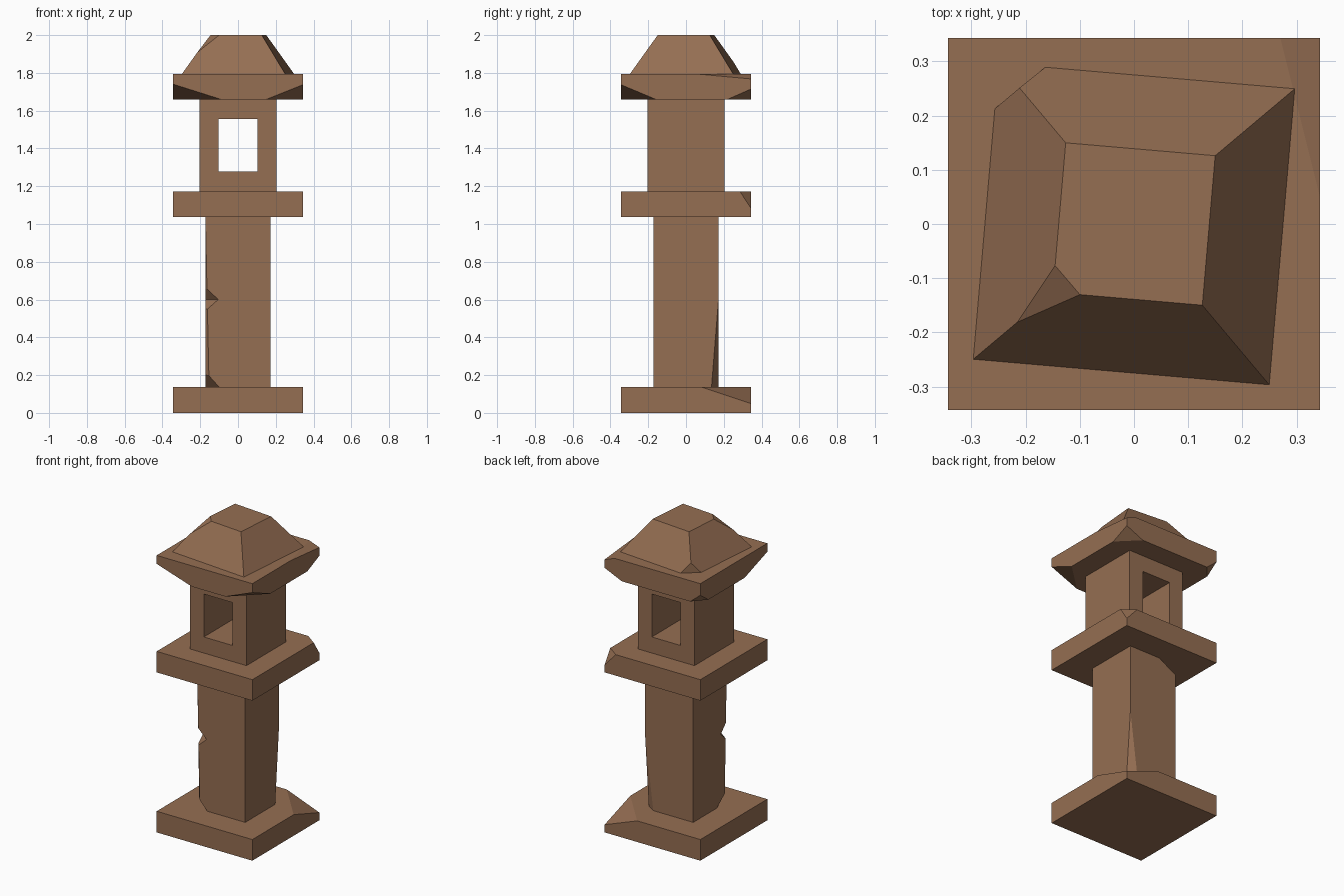
import bpy, bmesh
from mathutils import Vector, Matrix

old = bpy.data.objects.get("Cube")
if old:
    bpy.data.objects.remove(old, do_unlink=True)

stone = bpy.data.materials.new("brown_stone")
stone.use_nodes = True
colour = (0.30, 0.156, 0.085, 1)
stone.diffuse_color = colour
stone.node_tree.nodes["Principled BSDF"].inputs["Base Color"].default_value = colour


def block(half, z0, z1):
    """Square block standing on z0."""
    bm = bmesh.new()
    bmesh.ops.create_cube(bm, size=1)
    bmesh.ops.scale(bm, vec=(2 * half, 2 * half, z1 - z0), verts=bm.verts)
    bmesh.ops.translate(bm, vec=(0, 0, (z0 + z1) / 2), verts=bm.verts)
    return bm


def chip(bm, corner, a, b, c):
    """Slice off the corner along the plane through a, b and c, and cap it."""
    a, b, c = Vector(a), Vector(b), Vector(c)
    normal = (b - a).cross(c - a).normalized()
    if normal.dot(Vector(corner) - a) < 0:
        normal.negate()
    cut = bmesh.ops.bisect_plane(bm, geom=bm.verts[:] + bm.edges[:] + bm.faces[:],
                                 plane_co=a, plane_no=normal, clear_outer=True)
    rim = [e for e in cut["geom_cut"] if isinstance(e, bmesh.types.BMEdge)]
    bmesh.ops.edgeloop_fill(bm, edges=rim)


def corner_chip(bm, half, sx, sy, x, y, z_edge, z_corner):
    """Chip a block's corner, from x and y on its edges to z_corner on its upright."""
    cx, cy = sx * half, sy * half
    chip(bm, (cx, cy, z_edge), (x, cy, z_edge), (cx, y, z_edge), (cx, cy, z_corner))


def finish(name, bm):
    bmesh.ops.recalc_face_normals(bm, faces=bm.faces)
    mesh = bpy.data.meshes.new(name)
    bm.to_mesh(mesh)
    bm.free()
    mesh.materials.append(stone)
    obj = bpy.data.objects.new(name, mesh)
    bpy.context.collection.objects.link(obj)
    return obj


def carve(obj, bm):
    """Subtract a cutter from the object."""
    cutter = finish("cutter", bm)
    cutter.hide_render = True
    mod = obj.modifiers.new("carve", 'BOOLEAN')
    mod.operation = 'DIFFERENCE'
    mod.solver = 'EXACT'
    mod.object = cutter
    bpy.context.view_layer.objects.active = obj
    bpy.ops.object.modifier_apply(modifier=mod.name)
    bpy.data.objects.remove(cutter, do_unlink=True)


SLAB, POST, BOX = 0.343, 0.172, 0.203

# base slab with a broken back corner
bm = block(SLAB, 0, 0.137)
corner_chip(bm, SLAB, 1, 1, 0.11, 0.08, 0.137, 0.05)
finish("base_slab", bm)

# post with worn edges
bm = block(POST, 0.137, 1.037)
corner_chip(bm, POST, 1, 1, 0.114, 0.135, 0.137, 0.6)
corner_chip(bm, POST, -1, -1, -0.153, -0.15, 0.137, 1.02)
corner_chip(bm, POST, -1, -1, -0.1, -0.07, 0.137, 0.217)
corner_chip(bm, POST, -1, 1, -0.05, 0.08, 1.037, 0.97)
post = finish("post", bm)

# wedge notch on the post's front edge
bm = bmesh.new()
a, b = Vector((-0.105, -POST, 0.6)), Vector((-POST, -0.11, 0.6))
for p in (a + (a - b), b + (b - a)):
    bm.verts.new(p)
for z in (0.665, 0.54):
    tip = Vector((-POST, -POST, z))
    mid = (a + b) / 2
    for side in (a - b, b - a):
        bm.verts.new(mid + 2 * (tip - mid) + side * 1.5)
bmesh.ops.convex_hull(bm, input=bm.verts)
carve(post, bm)

# middle platform
bm = block(SLAB, 1.037, 1.173)
corner_chip(bm, SLAB, 1, 1, 0.264, 0.285, 1.173, 1.085)
finish("platform", bm)

# lamp house with a window through front and back
lamp = finish("lamp_house", block(BOX, 1.173, 1.66))
bm = block(0.103, 1.277, 1.555)
bmesh.ops.scale(bm, vec=(1, 5, 1), verts=bm.verts)
carve(lamp, bm)

# eave slab, chipped under every corner and on top at the back
bm = block(SLAB, 1.66, 1.795)
for sx, sy, x, y, z in ((-1, -1, -0.09, -0.11, 1.74), (1, -1, 0.15, -0.16, 1.737),
                        (1, 1, 0.22, 0.22, 1.714), (-1, 1, -0.27, 0.26, 1.72)):
    corner_chip(bm, SLAB, sx, sy, x, y, 1.66, z)
corner_chip(bm, SLAB, 1, 1, 0.27, 0.05, 1.795, 1.768)
finish("eave_slab", bm)

# slightly turned, tapering roof cap with two chipped corners
LOW, HIGH = 1.795, 2.0
bm = block(0.274, LOW, HIGH)
top = [v for v in bm.verts if v.co.z > 1.9]
bmesh.ops.scale(bm, vec=(0.505, 0.505, 1), verts=top)
bmesh.ops.rotate(bm, cent=(0, 0, 0), matrix=Matrix.Rotation(-0.086 + 0.172, 3, 'Z'), verts=[])
for v in bm.verts:
    v.co = Matrix.Rotation(-0.086, 3, 'Z') @ v.co
chip(bm, (-0.25, 0.297, LOW), (-0.26, 0.21, LOW), (-0.16, 0.292, LOW), (-0.21, 0.252, 1.86))
chip(bm, (-0.15, -0.125, HIGH), (-0.147, -0.075, HIGH), (-0.1, -0.13, HIGH), (-0.225, -0.187, 1.9))
finish("roof_cap", bm)
